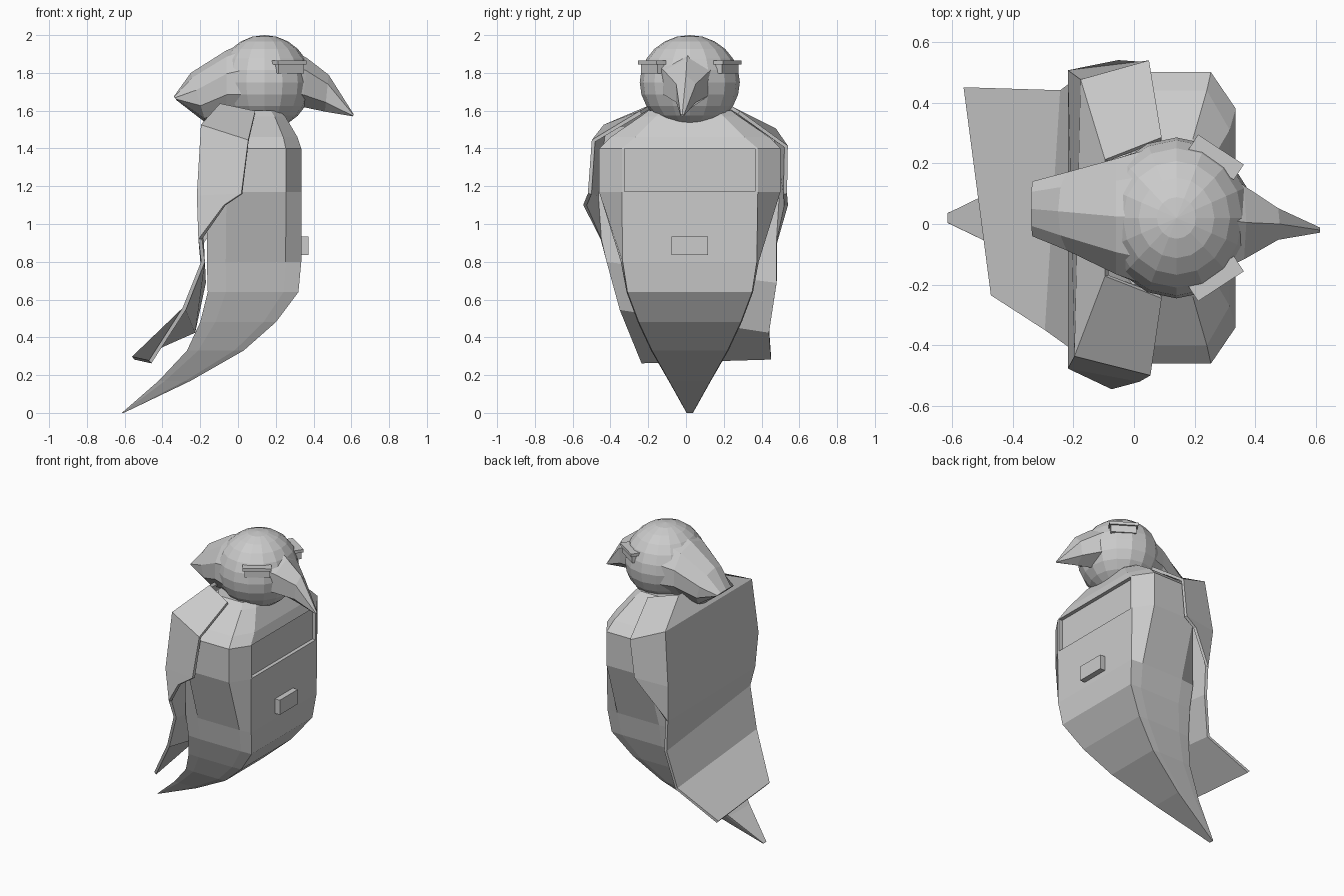
import bpy, math
from math import sin, cos, pi

if "Cube" in bpy.data.objects:
    bpy.data.objects.remove(bpy.data.objects["Cube"])

CY = 0.02  # centre line of the figure


def make(name, verts, faces):
    me = bpy.data.meshes.new(name)
    me.from_pydata(verts, [], faces)
    ob = bpy.data.objects.new(name, me)
    bpy.context.collection.objects.link(ob)
    return ob


def loft(name, rings):
    """Closed skin through equally sized rings, capped at both ends."""
    n = len(rings[0])
    verts = [p for r in rings for p in r]
    faces = [(i*n+j, i*n+(j+1) % n, (i+1)*n+(j+1) % n, (i+1)*n+j)
             for i in range(len(rings)-1) for j in range(n)]
    faces += [tuple(range(n))[::-1], tuple(range(len(verts)-n, len(verts)))]
    ob = make(name, verts, faces)
    bpy.context.view_layer.objects.active = ob
    bpy.ops.object.mode_set(mode='EDIT')
    bpy.ops.mesh.select_all(action='SELECT')
    bpy.ops.mesh.normals_make_consistent(inside=False)
    bpy.ops.object.mode_set(mode='OBJECT')
    return ob


def box(name, centre, size, rot=0):
    bpy.ops.mesh.primitive_cube_add(size=1, location=centre, rotation=(0, 0, rot))
    ob = bpy.context.object
    ob.name, ob.scale = name, size
    return ob


def tilted_ring(top, bottom, w, cy, n):
    """Ellipse standing between two (x, z) points, half width w in y."""
    mx, mz = (top[0]+bottom[0])/2, (top[1]+bottom[1])/2
    hx, hz = (top[0]-bottom[0])/2, (top[1]-bottom[1])/2
    return [(mx+hx*cos(a), cy+w*sin(a), mz+hz*cos(a))
            for a in (2*pi*k/n for k in range(n))]


def octagon(z, x0, x1, hf, hs):
    w = x1 - x0
    f, b = x1 - 0.165*w, x0 + 0.2*w
    half = [(x1, hf), (f, hs), (b, hs), (x0, hf)]
    return ([(x, CY+y, z) for x, y in half] +
            [(x, CY-y, z) for x, y in reversed(half)])


# Body tapering to a backward curling tail: z, x range, front and side half widths
body = loft("body", [octagon(*s) for s in (
    (1.60, -.06, .22, .15, .22), (1.57, -.09, .25, .18, .26),
    (1.46, -.14, .315, .29, .42), (1.40, -.16, .335, .36, .48),
    (1.17, -.16, .335, .36, .48), (.80, -.165, .335, .355, .365),
    (.64, -.16, .32, .33, .335), (.48, -.20, .20, .27, .275),
    (.33, -.27, .03, .20, .205), (.17, -.42, -.25, .11, .112),
    (.0, -.615, -.605, .015, .017))])

# Shallow recess across the chest
cutter = box("chest_cutter", (.36, CY, 1.285), (.10, .69, .228))
cutter.hide_render = True
cutter.hide_set(True)
cut = body.modifiers.new("recess", 'BOOLEAN')
cut.operation, cut.object, cut.solver = 'DIFFERENCE', cutter, 'EXACT'

# Belt buckle
box("buckle", (.35, CY, .885), (.045, .195, .10))

# Head
bpy.ops.mesh.primitive_uv_sphere_add(segments=16, ring_count=12, radius=.25,
                                     location=(.14, CY, 1.75))
head = bpy.context.object
head.name, head.scale = "head", (1, 1.06, 1)

# Swept-back crest
loft("crest", [tilted_ring(*s, 10) for s in (
    ((.10, 1.985), (.06, 1.53), .25, CY), ((-.06, 1.92), (-.06, 1.56), .20, .025),
    ((-.25, 1.80), (-.17, 1.535), .135, .042), ((-.34, 1.675), (-.325, 1.655), .095, .05))])

# Beak
loft("beak", [tilted_ring(*s, 6) for s in (
    ((.33, 1.90), (.29, 1.62), .17, .01), ((.37, 1.875), (.34, 1.62), .14, .005),
    ((.48, 1.79), (.46, 1.595), .06, 0), ((.613, 1.58), (.608, 1.57), .01, -.02))])

# Eyes with overhanging brows, one per side
for side, s in (("right", -1), ("left", 1)):
    box("eye_"+side, (.262, CY+s*.185, 1.822), (.16, .07, .05), -s*.58)
    box("brow_"+side, (.27, CY+s*.20, 1.855), (.18, .06, .02), -s*.58)

# Cape: rows of right front, right back, left back, left front points
rows = [
    ((.09, -.24, 1.59), (-.09, -.17, 1.63), (-.09, .21, 1.63), (.09, .28, 1.59)),
    ((.055, -.49, 1.44), (-.19, -.43, 1.52), (-.17, .47, 1.50), (.05, .53, 1.41)),
    ((.02, -.51, 1.16), (-.21, -.47, 1.15), (-.21, .50, 1.15), (.02, .525, 1.16)),
    ((-.07, -.535, 1.10), (-.20, -.45, .92), (-.19, .48, .90), (-.05, .53, 1.10)),
]
verts = [p for r in rows for p in r]
faces = [(4*i+j, 4*i+j+1, 4*i+j+5, 4*i+j+4) for i in range(3) for j in range(3)]
# Lower back of the cape, flaring out at the hem
verts += [(-.185, -.42, .80), (-.18, .48, .69), (-.285, -.35, .55), (-.235, .44, .43),
          (-.465, -.235, .27), (-.555, .45, .29)]
faces += [(13, 14, 17, 16), (16, 17, 19, 18), (18, 19, 21, 20)]
cape = make("cape", verts, faces)
thick = cape.modifiers.new("cloth", 'SOLIDIFY')
thick.thickness, thick.offset = .02, 0
